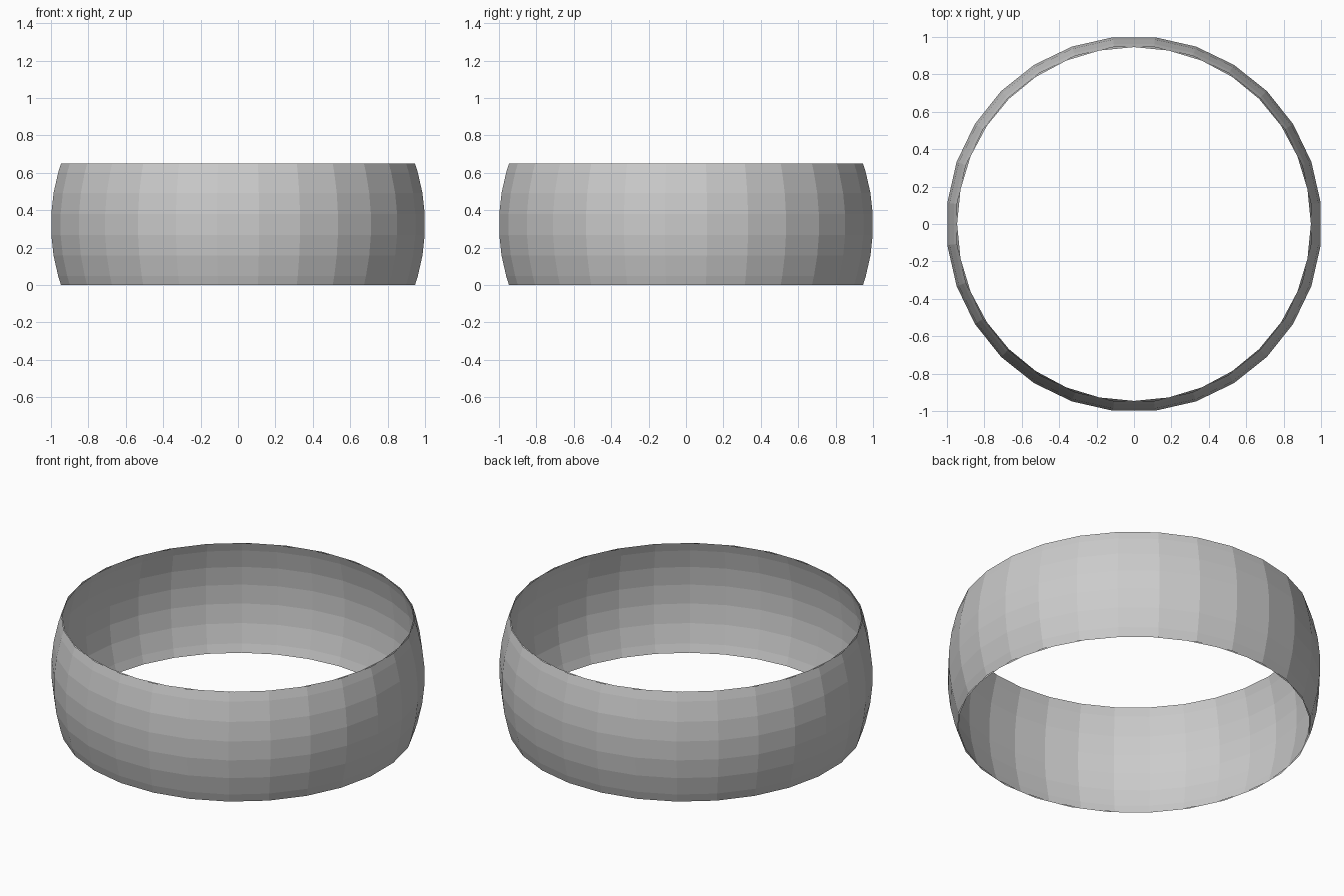
import bpy, bmesh, math

if "Cube" in bpy.data.objects:
    bpy.data.objects.remove(bpy.data.objects["Cube"])

HEIGHT = 0.65
MID = HEIGHT / 2

grey = bpy.data.materials.new("plain grey")
grey.diffuse_color = (0.6, 0.6, 0.6, 1.0)
grey.use_nodes = True
grey.node_tree.nodes["Principled BSDF"].inputs["Base Color"].default_value = grey.diffuse_color


def band(name, radius, sides, turn, offsets, inward=False):
    """Open faceted zone of a sphere, one ring of points per height offset."""
    bm = bmesh.new()
    rings = []
    for dz in offsets:
        r = math.sqrt(radius ** 2 - dz ** 2)
        rings.append([bm.verts.new((r * math.cos(turn + 2 * math.pi * i / sides),
                                    r * math.sin(turn + 2 * math.pi * i / sides),
                                    MID + dz)) for i in range(sides)])
    for low, high in zip(rings, rings[1:]):
        for i in range(sides):
            j = (i + 1) % sides
            face = bm.faces.new((low[i], low[j], high[j], high[i]))
            if inward:
                face.normal_flip()
    mesh = bpy.data.meshes.new(name)
    bm.to_mesh(mesh)
    bm.free()
    mesh.materials.append(grey)
    obj = bpy.data.objects.new(name, mesh)
    bpy.context.collection.objects.link(obj)
    return obj


def mirrored(steps):
    return [-s for s in reversed(steps)] + steps


# Outer skin: flats face the four main directions
band("outer_band", 1.0 / math.cos(math.pi / 28), 28, math.pi / 28,
     mirrored([0.056, 0.167, 0.276, MID]))

# Inner skin: finer facets, lying just within the outer skin
band("inner_band", 1.0, 32, 0.0,
     mirrored([0.056, 0.167, 0.276, MID]), inward=True)
